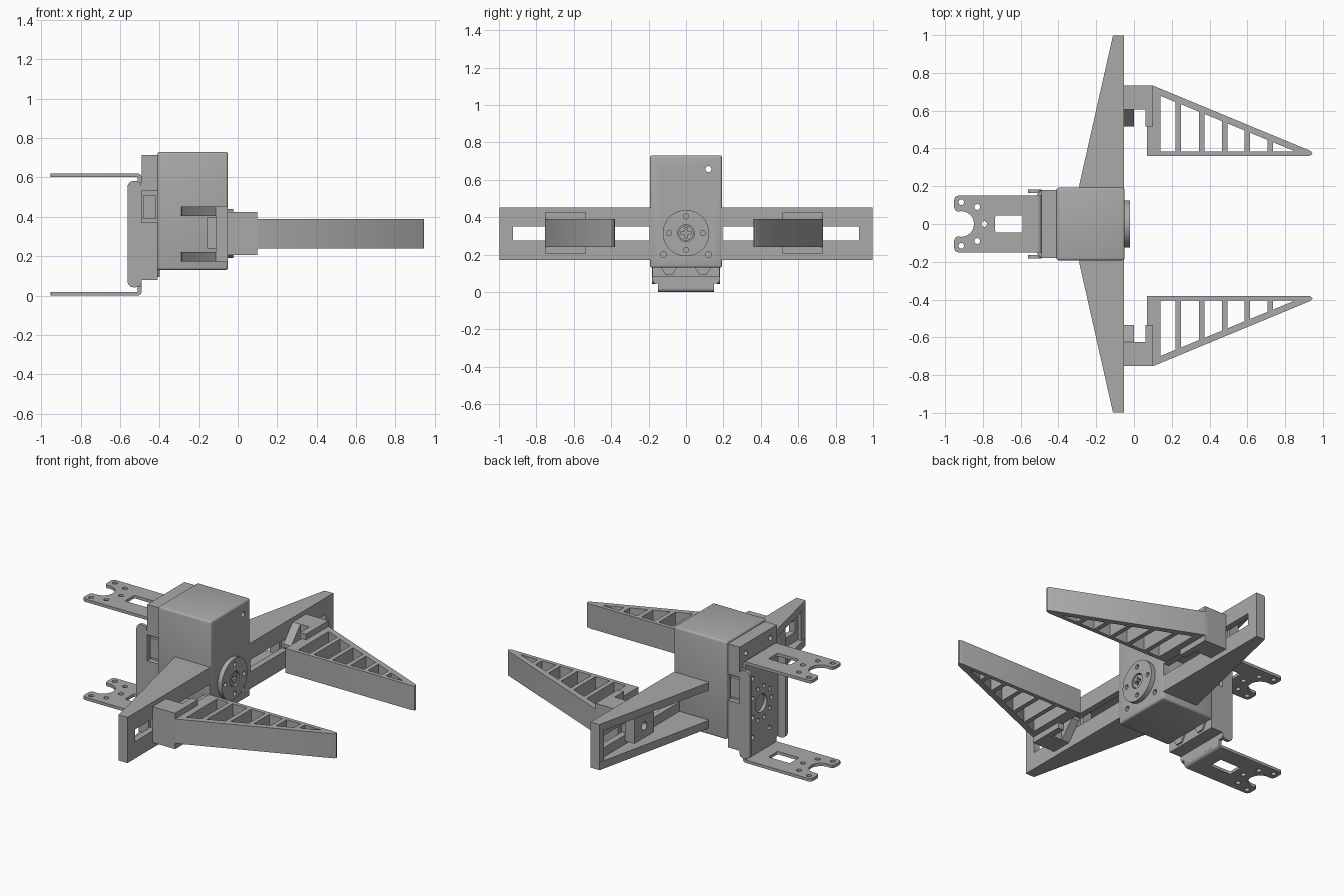
import bpy, bmesh, math

old = bpy.data.objects.get("Cube")
if old:
    bpy.data.objects.remove(old, do_unlink=True)

grey = bpy.data.materials.new("machined grey")
grey.use_nodes = True
colour = (0.4, 0.4, 0.4, 1)
grey.diffuse_color = colour
grey.node_tree.nodes["Principled BSDF"].inputs["Base Color"].default_value = colour
parts = []


def add(name, mesh):
    ob = bpy.data.objects.new(name, mesh)
    bpy.context.scene.collection.objects.link(ob)
    mesh.materials.clear()
    mesh.materials.append(grey)
    parts.append(ob)
    return ob


def baked(ob):
    bpy.context.view_layer.update()
    dg = bpy.context.evaluated_depsgraph_get()
    return bpy.data.meshes.new_from_object(ob.evaluated_get(dg), depsgraph=dg)


def plate(name, axis, lo, hi, *loops):
    """Extrude an outline with holes. Loops are (y,z), (z,x) or (x,y) for axis x, y or z."""
    cu = bpy.data.curves.new(name + " outline", 'CURVE')
    cu.dimensions = '2D'
    cu.fill_mode = 'BOTH'
    cu.extrude = (hi - lo) / 2
    for loop in loops:
        sp = cu.splines.new('POLY')
        sp.points.add(len(loop) - 1)
        for p, (u, v) in zip(sp.points, loop):
            p.co = (u, v, 0, 1)
        sp.use_cyclic_u = True
    tmp = bpy.data.objects.new("outline", cu)
    bpy.context.scene.collection.objects.link(tmp)
    mesh = baked(tmp)
    bpy.data.objects.remove(tmp, do_unlink=True)
    bpy.data.curves.remove(cu)
    bm = bmesh.new()
    bm.from_mesh(mesh)
    bmesh.ops.remove_doubles(bm, verts=bm.verts, dist=0.00005)
    for v in bm.verts:
        a, b, c = v.co.x, v.co.y, v.co.z + (lo + hi) / 2
        v.co = {'x': (c, a, b), 'y': (b, c, a), 'z': (a, b, c)}[axis]
    bmesh.ops.recalc_face_normals(bm, faces=bm.faces)
    bm.to_mesh(mesh)
    bm.free()
    mesh.name = name
    return add(name, mesh)


def mirrored(ob, shift=0.0):
    """Copy a left part to the right side, optionally slid outward."""
    mesh = ob.data.copy()
    for v in mesh.vertices:
        v.co.y = -v.co.y - shift
    mesh.flip_normals()
    return add(ob.name.replace("left", "right"), mesh)


def circle(u, v, r, n=20):
    return [(u + r * math.cos(2 * math.pi * i / n), v + r * math.sin(2 * math.pi * i / n))
            for i in range(n)]


def rect(u0, u1, v0, v1, r=0.0):
    if not r:
        return [(u0, v0), (u1, v0), (u1, v1), (u0, v1)]
    pts = []
    for k, (u, v) in enumerate([(u1 - r, v1 - r), (u0 + r, v1 - r), (u0 + r, v0 + r), (u1 - r, v0 + r)]):
        for i in range(5):
            a = math.pi / 2 * (k + i / 4)
            pts.append((u + r * math.cos(a), v + r * math.sin(a)))
    return pts


# Motor body: rounded block with four through holes
bm = bmesh.new()
bmesh.ops.create_cube(bm, size=1)
for v in bm.verts:
    v.co = (-0.23 + v.co.x * 0.36, v.co.y * 0.385, 0.43 + v.co.z * 0.6)
bmesh.ops.bevel(bm, geom=bm.edges[:], offset=0.012, segments=3, profile=0.5, affect='EDGES')
mesh = bpy.data.meshes.new("motor_body")
bm.to_mesh(mesh)
bm.free()
body = add("motor_body", mesh)
bolt_holes = [circle(y, z, 0.016) for y in (-0.12, 0.12) for z in (0.2, 0.657)]
cutter = plate("hole_cutter", 'x', -0.6, 0.1, *bolt_holes)
cutter.hide_render = True
cut = body.modifiers.new("holes", 'BOOLEAN')
cut.operation = 'DIFFERENCE'
cut.object = cutter
cut.solver = 'EXACT'
final = baked(body)
body.modifiers.clear()
body.data = final
parts.remove(cutter)
bpy.data.objects.remove(cutter, do_unlink=True)

# Rear case with side notches for the connectors
half = [(0.18, 0.08), (0.18, 0.37), (0.15, 0.37), (0.15, 0.53), (0.18, 0.53), (0.18, 0.715)]
plate("rear_case", 'x', -0.49, -0.41, half + [(-y, z) for y, z in reversed(half)], *bolt_holes)
mirrored(plate("left_connector", 'x', -0.48, -0.42, rect(0.145, 0.168, 0.39, 0.51)))
mirrored(plate("left_case_nut", 'x', -0.415, -0.4, circle(0.09, 0.13, 0.042, 6)))

# Output disc with a cross head screw
plate("output_disc", 'x', -0.055, -0.022, circle(0, 0.315, 0.124, 48), circle(0, 0.315, 0.045, 24),
      *[circle(0.09 * math.cos(k * math.pi / 2), 0.315 + 0.09 * math.sin(k * math.pi / 2), 0.014, 12)
        for k in range(4)])
a, b = 0.008, 0.026
cross = [(a, a), (a, b), (-a, b), (-a, a), (-b, a), (-b, -a), (-a, -a), (-a, -b), (a, -b), (a, -a), (b, -a), (b, a)]
plate("disc_screw", 'x', -0.055, -0.027, circle(0, 0.315, 0.04, 24), [(y, z + 0.315) for y, z in cross])

# Mounting bracket: drilled back plate, side flanges, two forked arms
quarter = [(0.15, 0.018), (0.15, 0.045), (0.175, 0.045), (0.175, 0.575), (0.15, 0.575), (0.15, 0.602)]
ring = [circle(0.1 * math.cos(k * math.pi / 5), 0.31 + 0.1 * math.sin(k * math.pi / 5), 0.013, 12)
        for k in range(10)]
extra = [circle(y, z, 0.013, 12) for y in (-0.08, 0.08) for z in (0.13, 0.49)]
plate("bracket_back", 'x', -0.51, -0.49, quarter + [(-y, z) for y, z in reversed(quarter)],
      circle(0, 0.31, 0.055, 28), *ring, *extra)
mirrored(plate("left_bracket_flange", 'y', 0.163, 0.183, rect(0.042, 0.582, -0.562, -0.49, 0.03)))

notch = [(-0.915 + 0.068 * math.cos(t), 0.068 * math.sin(t))
         for t in [math.radians(105 - 15 * i) for i in range(15)]]
corner = [(-0.93 + 0.022 * math.cos(t), 0.128 + 0.022 * math.sin(t))
          for t in [math.radians(90 + 18 * i) for i in range(6)]]
fork = [(-0.51, 0.15)] + corner + [(-0.952, 0.085), (-0.945, 0.072)] + notch
fork += [(-0.945, -0.072), (-0.952, -0.085)] + [(x, -y) for x, y in reversed(corner)] + [(-0.51, -0.15)]
fork_holes = [circle(x, y * s, 0.015, 14) for x, y in ((-0.915, 0.115), (-0.83, 0.09)) for s in (-1, 1)]
fork_holes += [circle(-0.793, 0, 0.015, 14), rect(-0.735, -0.59, -0.045, 0.045, 0.01)]
for name, z, inward in (("lower", 0.0, 1), ("upper", 0.602, -1)):
    plate(name + "_bracket_arm", 'z', z, z + 0.018, fork, *fork_holes)
    zc = 0.02 if inward > 0 else 0.6
    bend = [(zc - inward * 0.02 * math.cos(t), -0.51 + 0.02 * math.sin(t))
            for t in [math.radians(15 * i) for i in range(7)]]
    plate(name + "_bracket_bend", 'y', -0.15, 0.15, bend + [(zc, -0.51)])

# Slotted rails with tapered ribs on both sides
rib = [(-0.055, 0.185), (-0.055, 0.995), (-0.112, 0.995), (-0.29, 0.205), (-0.285, 0.185)]
for part in (
        plate("left_rail_face", 'x', -0.09, -0.052, rect(0.185, 0.997, 0.172, 0.452),
              rect(0.195, 0.925, 0.276, 0.35)),
        plate("left_lower_rib", 'z', 0.172, 0.22, rib),
        plate("left_upper_rib", 'z', 0.405, 0.452, rib),
        plate("left_rail_end", 'y', 0.955, 0.997, rect(0.172, 0.452, -0.112, -0.052, 0.008))):
    mirrored(part)

# Sliding clamps and truss fingers
clamp = [(-0.052, 0.733), (0.1, 0.733), (0.1, 0.515), (0.06, 0.515), (0.06, 0.605), (-0.052, 0.605)]
bars = (0.22, 0.345, 0.467, 0.585, 0.708)


def inner_slope(x):
    return max(0.388, 0.695 - (x - 0.1) * 0.412)


windows = []
for x0, x1 in zip((0.14,) + tuple(x + 0.028 for x in bars), bars + (0.845,)):
    windows.append([(x0, 0.384), (x1, 0.384), (x1, inner_slope(x1)), (x0, inner_slope(x0))])
outline = [(0.07, 0.36), (0.925, 0.36), (0.94, 0.366), (0.945, 0.375), (0.935, 0.387), (0.1, 0.733), (0.07, 0.733)]
for part in (
        plate("left_clamp", 'z', 0.205, 0.425, clamp),
        plate("left_clamp_wedge", 'x', -0.052, 0.0,
              [(0.605, 0.205), (0.605, 0.425), (0.515, 0.325), (0.515, 0.305)]),
        plate("left_slide_neck", 'x', -0.1, -0.05, rect(0.55, 0.7, 0.278, 0.348),
              circle(0.625, 0.313, 0.025)),
        plate("left_slide_nut", 'x', -0.155, -0.09, rect(0.53, 0.72, 0.24, 0.4),
              circle(0.625, 0.313, 0.025)),
        plate("left_finger", 'z', 0.24, 0.39, outline, *windows)):
    mirrored(part, 0.02)

# Smooth the round surfaces, keep hard edges
bpy.ops.object.select_all(action='DESELECT')
for ob in parts:
    ob.select_set(True)
bpy.context.view_layer.objects.active = body
bpy.ops.object.shade_smooth_by_angle(angle=math.radians(32))
